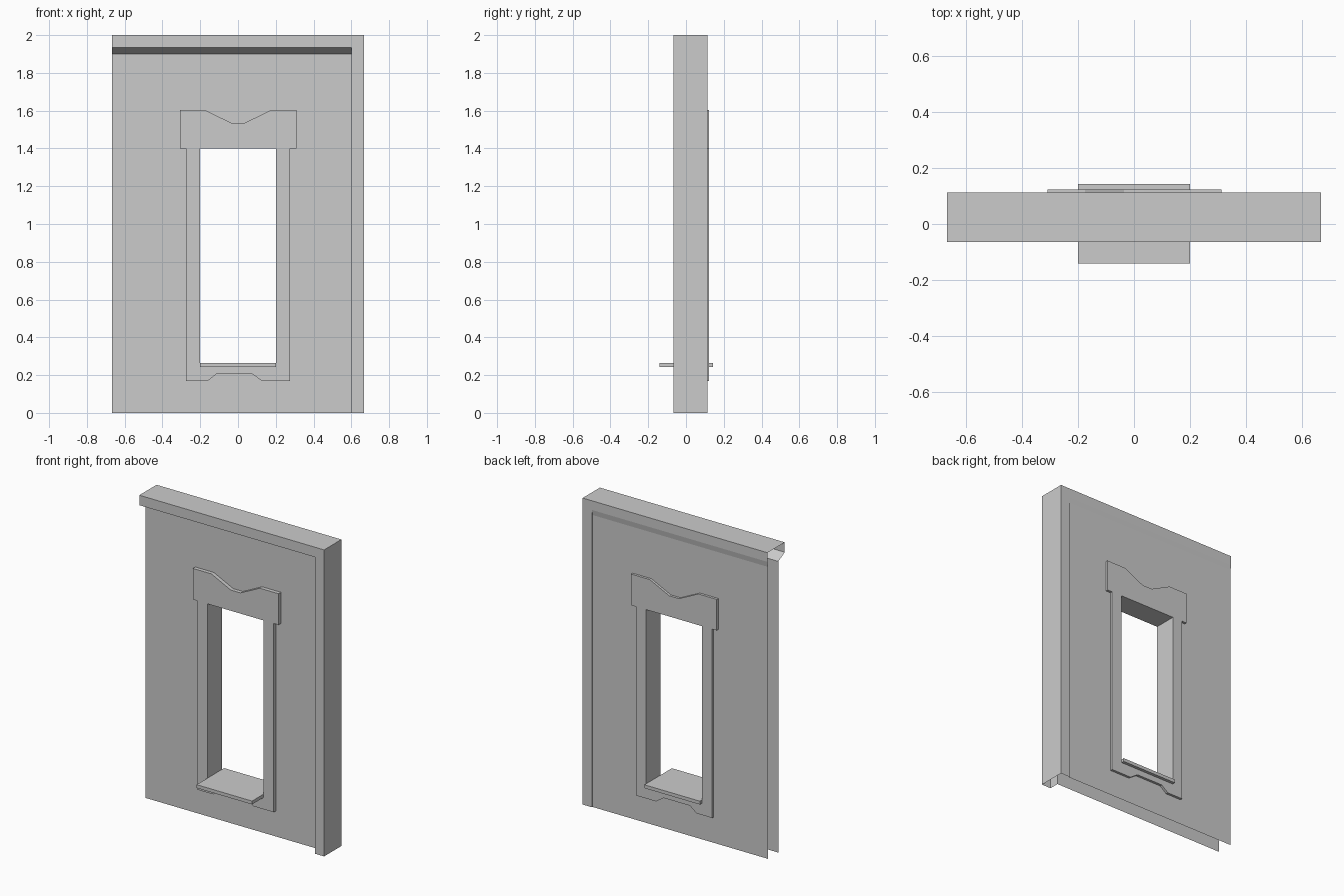
import bpy, bmesh
from mathutils import Vector

if "Cube" in bpy.data.objects:
    bpy.data.objects.remove(bpy.data.objects["Cube"])

W, H, PIER = 0.667, 2.0, 0.6            # half width, height, inner edge of corner pier
HX, HZ0, HZ1 = 0.202, 0.243, 1.4        # window opening
FRONT, BACK = -0.065, 0.113             # outermost wall planes
FRONT_IN, BACK_IN = 0.0, 0.107          # recessed wall sheets
FRAME_F, FRAME_B = -0.025, 0.123        # outer planes of the window frames


def face(bm, pts, toward):
    """Add a face whose normal points along 'toward'."""
    f = bm.faces.new([bm.verts.new(p) for p in pts])
    f.normal_update()
    if f.normal.dot(Vector(toward)) < 0:
        f.normal_flip()


def finish(name, bm):
    bmesh.ops.remove_doubles(bm, verts=bm.verts, dist=1e-5)
    me = bpy.data.meshes.new(name)
    bm.to_mesh(me)
    bm.free()
    ob = bpy.data.objects.new(name, me)
    bpy.context.collection.objects.link(ob)
    return ob


def rect_xz(bm, x0, x1, z0, z1, y, d):
    face(bm, [(x0, y, z0), (x1, y, z0), (x1, y, z1), (x0, y, z1)], (0, d, 0))


def wall_side(bm, outer, inner, lip, d):
    """Pier, top lip, bevel and recessed sheet with a window hole."""
    rect_xz(bm, PIER, W, 0, H, outer, d)
    rect_xz(bm, -W, PIER, lip, H, outer, d)
    low = lip - 0.035
    face(bm, [(-W, outer, lip), (PIER, outer, lip), (PIER, inner, low), (-W, inner, low)],
         (0, d, -1))
    face(bm, [(PIER, outer, 0), (PIER, inner, 0), (PIER, inner, low), (PIER, outer, lip)],
         (-1, 0, 0))
    xs, zs = (-W, -HX, HX, PIER), (0, HZ0, HZ1, low)
    for i in range(3):
        for j in range(3):
            if (i, j) != (1, 1):
                rect_xz(bm, xs[i], xs[i + 1], zs[j], zs[j + 1], inner, d)


# Wall shell: open at the bottom and at the left end
bm = bmesh.new()
wall_side(bm, FRONT, FRONT_IN, 1.935, -1)
wall_side(bm, BACK, BACK_IN, 1.94, 1)
face(bm, [(-W, FRONT, H), (W, FRONT, H), (W, BACK, H), (-W, BACK, H)], (0, 0, 1))
face(bm, [(W, FRONT, 0), (W, BACK, 0), (W, BACK, H), (W, FRONT, H)], (1, 0, 0))
finish("wall_panel", bm)

# Window frames: notched outline with the opening cut out
OUTLINE = [(-.308, 1.603), (-.175, 1.603), (-.035, 1.535), (.035, 1.535), (.175, 1.603),
           (.311, 1.603), (.311, 1.4), (.275, 1.4), (.275, .168), (.13, .168), (.075, .205),
           (-.115, .205), (-.162, .168), (-.275, .168), (-.275, 1.4), (-.308, 1.4)]
HOLE = [(-HX, HZ0), (HX, HZ0), (HX, HZ1), (-HX, HZ1)]


def window_frame(name, y_out, y_in, d):
    bm = bmesh.new()
    edges = []
    for loop in (OUTLINE, HOLE):
        vs = [bm.verts.new((x, y_out, z)) for x, z in loop]
        edges += [bm.edges.new((vs[i - 1], vs[i])) for i in range(len(vs))]
    bmesh.ops.triangle_fill(bm, edges=edges, use_beauty=True, normal=(0, d, 0))
    for f in bm.faces:
        f.normal_update()
        if f.normal.y * d < 0:
            f.normal_flip()
    for i, (bx, bz) in enumerate(OUTLINE):          # outer rim (outline runs clockwise)
        ax, az = OUTLINE[i - 1]
        face(bm, [(ax, y_out, az), (bx, y_out, bz), (bx, y_in, bz), (ax, y_in, az)],
             (az - bz, 0, bx - ax))
    finish(name, bm)


window_frame("front_window_frame", FRAME_F, FRONT_IN, -1)
window_frame("back_window_frame", FRAME_B, BACK_IN, 1)

# Window reveal lining the opening
bm = bmesh.new()
for i, (bx, bz) in enumerate(HOLE):
    ax, az = HOLE[i - 1]
    face(bm, [(ax, FRAME_F, az), (bx, FRAME_F, bz), (bx, FRAME_B, bz), (ax, FRAME_B, az)],
         (-(ax + bx), 0, 2 * 0.82 - az - bz) if abs(ax - bx) > .1 else (-ax, 0, 0))
finish("window_reveal", bm)

# Window sill
bm = bmesh.new()
bmesh.ops.create_cube(bm, size=1)
bmesh.ops.scale(bm, vec=(0.4, 0.283, 0.022), verts=bm.verts)
bmesh.ops.translate(bm, vec=(0, 0.001, 0.254), verts=bm.verts)
finish("window_sill", bm)
